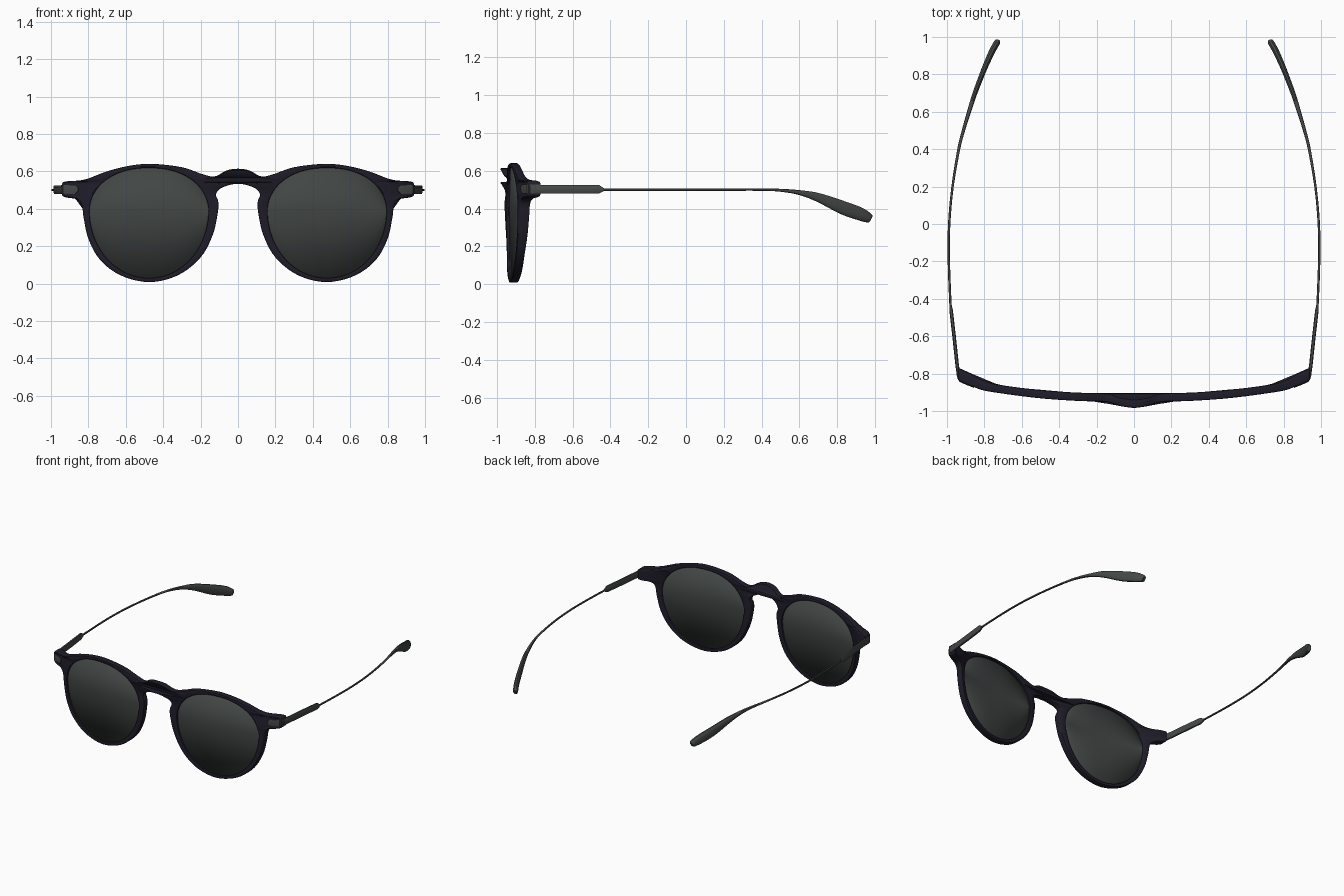
import bpy
import bmesh
import math
from mathutils import Vector

if "Cube" in bpy.data.objects:
    bpy.data.objects.remove(bpy.data.objects["Cube"])


def material(name, color):
    mat = bpy.data.materials.new(name)
    mat.use_nodes = True
    mat.diffuse_color = (*color, 1)
    bsdf = next(n for n in mat.node_tree.nodes if n.type == "BSDF_PRINCIPLED")
    bsdf.inputs["Base Color"].default_value = (*color, 1)
    bsdf.inputs["Roughness"].default_value = 0.5
    return mat


frame_mat = material("dark plum acetate", (0.014, 0.012, 0.022))
lens_mat = material("smoked grey lens", (0.053, 0.061, 0.059))
metal_mat = material("grey green metal", (0.058, 0.066, 0.063))


def smooth(points, steps, closed=False):
    """Catmull-Rom curve through points of any dimension."""
    count = len(points)
    pick = (lambda i: points[i % count]) if closed else (
        lambda i: points[min(max(i, 0), count - 1)])
    out = []
    for i in range(count if closed else count - 1):
        for k in range(steps):
            t = k / steps
            out.append([0.5 * (2 * b + (c - a) * t
                               + (2 * a - 5 * b + 4 * c - d) * t ** 2
                               + (3 * b - a - 3 * c + d) * t ** 3)
                        for a, b, c, d in zip(pick(i - 1), pick(i), pick(i + 1), pick(i + 2))])
    if not closed:
        out.append(list(points[-1]))
    return out


# Wrap of the front seen from above: depth against distance from the middle
wrap = smooth([(0, -0.962), (0.07, -0.952), (0.15, -0.929), (0.3, -0.924), (0.5, -0.91),
               (0.7, -0.885), (0.8, -0.865), (0.88, -0.83), (0.95, -0.797)], 8)


def depth(x):
    x = abs(x)
    for (x0, y0), (x1, y1) in zip(wrap, wrap[1:]):
        if x <= x1:
            return y0 + (y1 - y0) * (x - x0) / (x1 - x0)
    return wrap[-1][1]


def half_thickness(x):
    return 0.022 + 0.012 * min(max((abs(x) - 0.75) / 0.15, 0), 1)


def lens_point(angle, side, grow=1.0):
    c, s = math.cos(angle), math.sin(angle)
    power = 0.9 if s > 0 else 0.98
    x = 0.476 + 0.318 * grow * math.copysign(abs(c) ** power, c)
    return side * x, 0.39 + (0.228 if s > 0 else 0.36) * grow * s


def finish(name, bm, mat, angle=35):
    bmesh.ops.recalc_face_normals(bm, faces=bm.faces)
    mesh = bpy.data.meshes.new(name)
    bm.to_mesh(mesh)
    bm.free()
    mesh.materials.clear()
    mesh.materials.append(mat)
    obj = bpy.data.objects.new(name, mesh)
    bpy.context.collection.objects.link(obj)
    bpy.ops.object.select_all(action="DESELECT")
    obj.select_set(True)
    bpy.context.view_layer.objects.active = obj
    bpy.ops.object.shade_smooth_by_angle(angle=math.radians(angle))
    return obj


# Front frame: filled outline with two lens openings, then wrapped
half = [(0, 0.614), (0.06, 0.605), (0.125, 0.573), (0.19, 0.585), (0.3, 0.622), (0.46, 0.64),
        (0.58, 0.63), (0.7, 0.6), (0.82, 0.556), (0.92, 0.546), (0.941, 0.53), (0.941, 0.475),
        (0.92, 0.461), (0.86, 0.45), (0.835, 0.42), (0.825, 0.35), (0.8, 0.24), (0.74, 0.13),
        (0.63, 0.045), (0.475, 0.008), (0.32, 0.045), (0.2, 0.14), (0.135, 0.26), (0.108, 0.38),
        (0.106, 0.44), (0.118, 0.475), (0.098, 0.505), (0.05, 0.526), (0, 0.533)]
outline = smooth(half + [(-x, z) for x, z in half[-2:0:-1]], 5, closed=True)
loops = [outline] + [[lens_point(math.tau * i / 80, side) for i in range(80)] for side in (1, -1)]
curve = bpy.data.curves.new("frame_outline", "CURVE")
curve.dimensions = "2D"
curve.fill_mode = "BOTH"
curve.extrude = 0.016
curve.bevel_depth = 0.006
curve.bevel_resolution = 1
curve.offset = -0.006
for loop in loops:
    spline = curve.splines.new("POLY")
    spline.points.add(len(loop) - 1)
    for point, (x, z) in zip(spline.points, loop):
        point.co = (x, z, 0, 1)
    spline.use_cyclic_u = True
helper = bpy.data.objects.new("frame_outline", curve)
bpy.context.collection.objects.link(helper)
flat = bpy.data.meshes.new_from_object(
    helper.evaluated_get(bpy.context.evaluated_depsgraph_get()))
bpy.data.objects.remove(helper)
bm = bmesh.new()
bm.from_mesh(flat)
bmesh.ops.remove_doubles(bm, verts=bm.verts, dist=0.0003)
for v in bm.verts:
    x, z, y = v.co
    v.co = (x, depth(x) - y * half_thickness(x) / 0.022, z)
finish("front_frame", bm, frame_mat)


# Lenses: vertical strips following the wrap, given thickness
def build_lens(name, side):
    bm = bmesh.new()
    columns = []
    for i in range(1, 40):
        angle = math.pi * i / 40
        pair = [lens_point(a, side, 1.012) for a in (angle, -angle)]
        columns.append([bm.verts.new((x, depth(x), z)) for x, z in
                        (pair[0], (pair[0][0], 0.39), (pair[1][0], 0.39), pair[1])])
        # Top and bottom curves differ slightly, so share one column position
        for v in columns[-1]:
            v.co.x = pair[0][0]
            v.co.y = depth(pair[0][0])
    for a, b in zip(columns, columns[1:]):
        bm.faces.new((a[0], a[1], b[1], b[0]))
        bm.faces.new((a[2], a[3], b[3], b[2]))
    bmesh.ops.remove_doubles(bm, verts=bm.verts, dist=0.0001)
    obj = finish(name, bm, lens_mat)
    solid = obj.modifiers.new("thickness", "SOLIDIFY")
    solid.thickness = 0.02
    solid.offset = 0


# Sweep of an oval or chamfered section along stations (x, y, z, half width, half height)
def sweep(name, stations, side, sides, squareness):
    bm = bmesh.new()
    rings = []
    for i, (x, y, z, w, h) in enumerate(stations):
        before, after = stations[max(i - 1, 0)], stations[min(i + 1, len(stations) - 1)]
        tangent = (Vector(after[:3]) - Vector(before[:3])).normalized()
        across = tangent.cross(Vector((0, 0, 1))).normalized()
        up = across.cross(tangent)
        ring = []
        for k in range(sides):
            a = math.tau * (k + 0.5) / sides
            c, s = (math.copysign(abs(f(a)) ** squareness, f(a)) for f in (math.cos, math.sin))
            p = Vector((x, y, z)) + across * w * c + up * h * s
            ring.append(bm.verts.new((p.x * side, p.y, p.z)))
        rings.append(ring)
    for a, b in zip(rings, rings[1:]):
        for k in range(sides):
            n = (k + 1) % sides
            bm.faces.new((a[k], a[n], b[n], b[k]))
    bm.faces.new(rings[0])
    bm.faces.new(rings[-1])
    finish(name, bm, metal_mat)


wire, thin = 0.0065, 0.006
temple = smooth([(0.98, -0.46, 0.5, wire, thin), (0.99, -0.2, 0.5, wire, thin),
                 (0.988, 0, 0.5, wire, thin), (0.97, 0.2, 0.5, wire, thin),
                 (0.937, 0.4, 0.5, 0.008, thin), (0.912, 0.5, 0.497, 0.009, 0.008),
                 (0.882, 0.6, 0.485, 0.011, 0.013), (0.85, 0.7, 0.459, 0.013, 0.024),
                 (0.8, 0.83, 0.405, 0.015, 0.036), (0.76, 0.92, 0.372, 0.017, 0.035),
                 (0.734, 0.968, 0.35, 0.017, 0.026), (0.73, 0.978, 0.345, 0.012, 0.018)], 5)
block = [(0.938, -0.81, 0.502, 0.01, 0.024), (0.946, -0.75, 0.502, 0.01, 0.024),
         (0.962, -0.6, 0.502, 0.01, 0.024), (0.978, -0.46, 0.502, 0.01, 0.023),
         (0.981, -0.435, 0.5, 0.007, 0.008)]
# Inlaid plate lying on the front of the end piece and turning its corner
plate = [(x, depth(x) - half_thickness(x), 0.504, 0.004, h) for x, h in
         ((0.855, 0.01), (0.872, 0.025), (0.9, 0.025), (0.932, 0.025))]
plate += [(0.943, -0.815, 0.504, 0.004, 0.025), (0.944, -0.77, 0.504, 0.004, 0.024)]

for label, side in (("left", 1), ("right", -1)):
    build_lens(label + "_lens", side)
    sweep(label + "_temple", temple, side, 12, 0.8)
    sweep(label + "_hinge_arm", block, side, 8, 0.6)
    sweep(label + "_corner_plate", plate, side, 8, 0.4)
